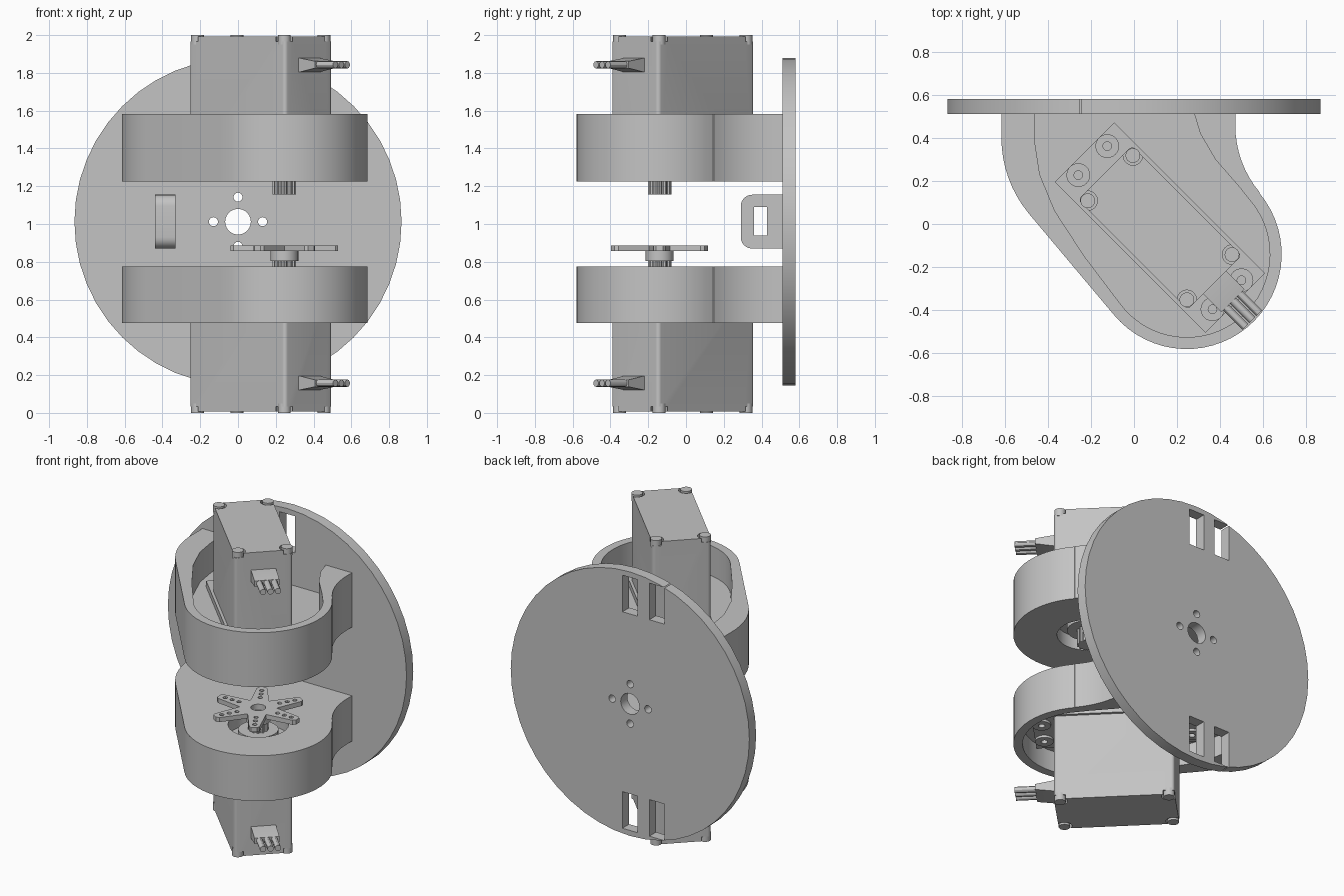
import bpy, bmesh
from math import sin, cos, pi, radians, sqrt

cube = bpy.data.objects.get("Cube")
if cube:
    bpy.data.objects.remove(cube)

grey = bpy.data.materials.new("light grey")
grey.use_nodes = True
grey.diffuse_color = (0.55, 0.55, 0.55, 1)
grey.node_tree.nodes["Principled BSDF"].inputs["Base Color"].default_value = (0.55, 0.55, 0.55, 1)


# ---- outlines
def arc(cx, cy, r, a0, a1, n):
    return [(cx + r * cos(radians(a0 + (a1 - a0) * i / n)),
             cy + r * sin(radians(a0 + (a1 - a0) * i / n))) for i in range(n + 1)]


def circle(cx, cy, r, n=24):
    return arc(cx, cy, r, 0, 360, n)[:-1]


def rect(cx, cy, w, h, r=0.0):
    if r == 0:
        return [(cx + sx * w / 2, cy + sy * h / 2)
                for sx, sy in ((-1, -1), (1, -1), (1, 1), (-1, 1))]
    pts = []
    for k, (sx, sy) in enumerate(((1, 1), (-1, 1), (-1, -1), (1, -1))):
        pts += arc(cx + sx * (w / 2 - r), cy + sy * (h / 2 - r), r, 90 * k, 90 * k + 90, 5)
    return pts


# ---- mapping of (a, b, depth) to world space
def upright(a, b, c):
    return (a, b, c)


def facing_front(a, b, c):
    return (a, c, b)


def facing_side(a, b, c):
    return (c, a, b)


def prism(name, outlines, c0, c1, place=upright):
    """Extrude one or more outlines from depth c0 to c1."""
    bm = bmesh.new()
    for pts in outlines:
        low = [bm.verts.new(place(a, b, c0)) for a, b in pts]
        top = [bm.verts.new(place(a, b, c1)) for a, b in pts]
        bm.faces.new(low)
        bm.faces.new(top)
        for i in range(len(pts)):
            j = (i + 1) % len(pts)
            bm.faces.new((low[i], low[j], top[j], top[i]))
    bmesh.ops.recalc_face_normals(bm, faces=bm.faces)
    mesh = bpy.data.meshes.new(name)
    bm.to_mesh(mesh)
    bm.free()
    mesh.materials.append(grey)
    obj = bpy.data.objects.new(name, mesh)
    bpy.context.collection.objects.link(obj)
    return obj


def activate(obj):
    bpy.ops.object.select_all(action='DESELECT')
    obj.select_set(True)
    bpy.context.view_layer.objects.active = obj


def cut(obj, cutter):
    mod = obj.modifiers.new("cut", 'BOOLEAN')
    mod.operation, mod.solver, mod.object = 'DIFFERENCE', 'EXACT', cutter
    activate(obj)
    bpy.ops.object.modifier_apply(modifier=mod.name)
    bpy.data.objects.remove(cutter)


# ---- round back plate with centre holes and four slots
MID = 1.012
plate = prism("back_plate", [circle(0, MID, 0.866, 48)], 0.51, 0.58, facing_front)
holes = [circle(0, MID, 0.068)]
holes += [circle(0.13 * cos(k * pi / 2), MID + 0.13 * sin(k * pi / 2), 0.024, 16) for k in range(4)]
holes += [rect(x, MID + dz, 0.11, 0.24) for x in (0, -0.195) for dz in (-0.71, 0.71)]
cut(plate, prism("plate_holes", holes, 0.4, 0.7, facing_front))

# ---- small loop tab on the plate
tab = prism("loop_tab", [[(0.52, 0.87)] + [(0.52, 1.155)]
                         + arc(0.35, 1.095, 0.06, 90, 180, 6)
                         + arc(0.35, 0.93, 0.06, 180, 270, 6)], -0.44, -0.33, facing_side)
cut(tab, prism("tab_hole", [rect(0.395, 1.015, 0.07, 0.15)], -0.6, -0.2, facing_side))

# ---- housing outlines, arcs around the shaft axis
SX, SY = 0.245, -0.14
OUTER = ([(-0.615, 0.515)] + arc(-0.065, 0.40, 0.55, 180, 219.5, 8)
         + arc(SX, SY, 0.44, 219.5, 400, 30)
         + arc(0.95, 0.456, 0.48, 220, 180, 8) + [(0.47, 0.515)])
INNER = ([(-0.46, 0.53), (-0.46, 0.38), (-0.437, 0.23), (-0.367, 0.06), (-0.23, -0.15)]
         + arc(SX, SY, 0.385, 215, 395, 30)
         + [(0.49, 0.17), (0.377, 0.3), (0.307, 0.42), (0.274, 0.53)])

# ---- servo axes: u along the body, v across it
CX, CY, D = 0.12, -0.017, sqrt(0.5)


def build_unit(side, rim, flip):
    """One housing with its servo; flip mirrors the unit to the lower side."""
    def Z(z):
        return 2 - z if flip else z

    def body(u, v, z):
        return (CX + D * (u + v), CY + D * (v - u), Z(z))

    def along_v(u, z, v):
        return body(u, v, z)

    def along_u(v, z, u):
        return body(u, v, z)

    def level(a, b, z):
        return (a, b, Z(z))

    # housing
    housing = prism(side + "_housing", [OUTER], 1.225, rim, level)
    cut(housing, prism("cavity", [INNER], 1.385, 1.8, level))
    cut(housing, prism("shaft_hole", [circle(SX, SY, 0.18, 32)], 1.1, 1.5, level))

    # servo case with notched corners
    corners = [(su * 0.325, sv * 0.148) for su in (-1, 1) for sv in (-1, 1)]
    case = prism(side + "_servo_case", [rect(0, 0, 0.72, 0.355, 0.02)], 1.31, 1.993, body)
    cut(case, prism("notches", [circle(u, v, 0.045) for u, v in corners], 1.965, 2.1, body))
    prism(side + "_case_screws", [circle(u, v, 0.034) for u, v in corners], 1.95, 2.0, body)

    # mounting flange with washers
    spots = [(su * 0.44, sv * 0.095) for su in (-1, 1) for sv in (-1, 1)]
    flange = prism(side + "_flange", [rect(0, 0, 0.99, 0.39)], 1.38, 1.425, body)
    washers = prism(side + "_washers", [circle(u, v, 0.055) for u, v in spots], 1.40, 1.44, body)
    for part in (flange, washers):
        cut(part, prism("bolt_holes", [circle(u, v, 0.02, 16) for u, v in spots], 1.3, 1.6, body))

    # cable plug and three wires
    prism(side + "_cable_plug", [[(0.35, 1.805), (0.37, 1.805), (0.48, 1.825),
                                  (0.48, 1.862), (0.37, 1.878), (0.35, 1.878)]],
          -0.075, 0.075, along_v)
    prism(side + "_wires", [circle(v, 1.843, 0.019, 12) for v in (-0.045, 0, 0.045)],
          0.46, 0.605, along_u)

    # shaft boss and toothed shaft
    prism(side + "_shaft_boss", [circle(SX, SY, 0.12, 32)], 1.255, 1.33, level)
    teeth = [(SX + r * cos(2 * pi * k / 48), SY + r * sin(2 * pi * k / 48))
             for k in range(48) for r in [0.062 if k % 4 < 2 else 0.054]]
    prism(side + "_toothed_shaft", [teeth], 1.155, 1.28, level)


build_unit("upper", 1.582, False)
build_unit("lower", 1.523, True)

# ---- six-armed horn on the lower shaft
star = []
for k in range(6):
    a = k * pi / 3
    for along, across in ((0.27, -0.032), (0.285, -0.018), (0.285, 0.018), (0.27, 0.032)):
        star.append((SX + along * cos(a) - across * sin(a), SY + along * sin(a) + across * cos(a)))
    star.append((SX + 0.11 * cos(a + pi / 6), SY + 0.11 * sin(a + pi / 6)))
horn = prism("horn", [star], 0.857, 0.887)
hub = prism("horn_hub", [circle(SX, SY, 0.074, 32)], 0.803, 0.887)
pin_holes = [circle(SX + r * cos(k * pi / 3), SY + r * sin(k * pi / 3), 0.014, 12)
             for k in range(6) for r in (0.14, 0.19, 0.24)]
cut(horn, prism("horn_holes", pin_holes + [circle(SX, SY, 0.045)], 0.8, 1.0))
cut(hub, prism("hub_hole", [circle(SX, SY, 0.045)], 0.85, 1.0))

for obj in bpy.context.collection.objects:
    if obj.type == 'MESH':
        activate(obj)
        bpy.ops.object.shade_smooth_by_angle(angle=radians(30))
